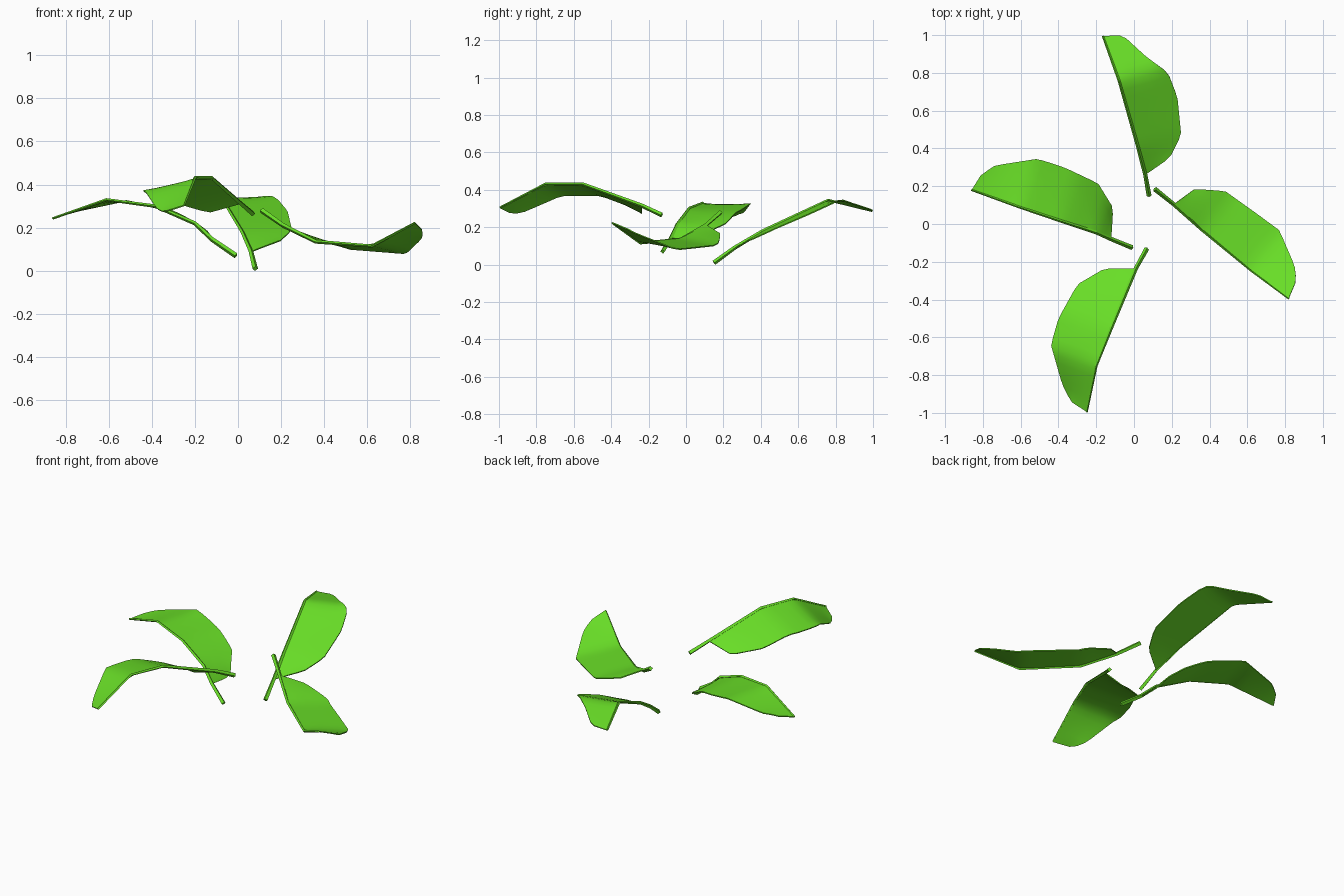
import bpy, bmesh
from mathutils import Vector

if "Cube" in bpy.data.objects:
    bpy.data.objects.remove(bpy.data.objects["Cube"])

green = bpy.data.materials.new("leaf_green")
green.diffuse_color = (0.14, 0.73, 0.02, 1)
green.use_nodes = True
green.node_tree.nodes["Principled BSDF"].inputs["Base Color"].default_value = green.diffuse_color


def sample(pts, keys, k):
    """Point on a polyline at key value k."""
    for a, b, ka, kb in zip(pts, pts[1:], keys, keys[1:]):
        if k <= kb:
            return a.lerp(b, max((k - ka) / max(kb - ka, 1e-6), 0))
    return pts[-1].copy()


def make_midrib(name, spine):
    cu = bpy.data.curves.new(name, 'CURVE')
    cu.dimensions = '3D'
    cu.bevel_depth = 0.013
    cu.bevel_resolution = 0
    cu.use_fill_caps = True
    sp = cu.splines.new('POLY')
    sp.points.add(len(spine) - 1)
    for i, (p, v) in enumerate(zip(sp.points, spine)):
        p.co = (*v, 1)
        p.radius = 1 - 0.6 * i / (len(spine) - 1)
    sp.use_smooth = False
    cu.materials.append(green)
    bpy.context.collection.objects.link(bpy.data.objects.new(name, cu))


def make_blade(name, spine, rim, droop, rows=24, cols=5):
    # each rim point is joined to the midrib point level with it
    chord = (spine[-1] - spine[0]).to_2d().normalized()

    def along(p):
        return (p - spine[0]).to_2d().dot(chord)

    keys = [along(p) for p in spine]
    rim = [spine[1]] + [Vector((x, y, 0)) for x, y in rim] + [spine[-1]]
    acc = [0.0]
    for a, b in zip(rim, rim[1:]):
        acc.append(acc[-1] + (b - a).to_2d().length)
    bm = bmesh.new()
    grid = []
    for r in range(rows + 1):
        u = r / rows
        e = sample(rim, acc, acc[-1] * u)
        s = sample(spine, keys, max(keys[1], along(e)))
        # the rim follows the midrib height, plus a droop
        ramp = min(1, u * 8, (1 - u) * 7)
        e.z = s.z + ramp * (droop[0] + (droop[1] - droop[0]) * u)
        grid.append([bm.verts.new(s.lerp(e, c / cols)) for c in range(cols + 1)])
    for a, b in zip(grid, grid[1:]):
        for c in range(cols):
            bm.faces.new((a[c], a[c + 1], b[c + 1], b[c]))
    # relax the inside so the blade rolls softly
    inner = [v for row in grid[1:-1] for v in row[1:-1]]
    for _ in range(3):
        bmesh.ops.smooth_vert(bm, verts=inner, factor=0.5, use_axis_x=True,
                              use_axis_y=True, use_axis_z=True)
    bmesh.ops.remove_doubles(bm, verts=bm.verts, dist=0.003)
    bmesh.ops.recalc_face_normals(bm, faces=bm.faces)
    bmesh.ops.solidify(bm, geom=bm.faces[:], thickness=0.006)
    bmesh.ops.recalc_face_normals(bm, faces=bm.faces)
    me = bpy.data.meshes.new(name)
    bm.to_mesh(me)
    bm.free()
    me.materials.append(green)
    ob = bpy.data.objects.new(name, me)
    bpy.context.collection.objects.link(ob)
    bpy.ops.object.select_all(action='DESELECT')
    ob.select_set(True)
    bpy.context.view_layer.objects.active = ob
    bpy.ops.object.shade_smooth_by_angle(angle=0.6)


def make_leaf(side, spine, rim, droop):
    spine = [Vector(p) for p in spine]
    make_midrib(side + "_leaf_midrib", spine)
    make_blade(side + "_leaf_blade", spine, rim, droop)


# each leaf: midrib path, outer rim seen from above, rim droop at base and tip
make_leaf("back",
          [(.08, .15, .01), (.06, .26, .09), (.02, .41, .18), (-.08, .76, .345), (-.165, .995, .287)],
          [(.19, .35), (.25, .47), (.23, .67), (.18, .8), (.06, .89), (-.06, 1)],
          (.02, 0))
make_leaf("left",
          [(-.01, -.125, .07), (-.12, -.08, .145), (-.2, -.045, .22), (-.385, .015, .3),
           (-.61, .09, .33), (-.86, .18, .243)],
          [(-.11, .085), (-.19, .215), (-.37, .3), (-.51, .345), (-.735, .31), (-.81, .26)],
          (-.055, .03))
make_leaf("right",
          [(.11, .185, .28), (.21, .105, .21), (.36, -.03, .135), (.62, -.245, .115), (.82, -.395, .222)],
          [(.32, .185), (.48, .175), (.655, .05), (.77, -.035), (.85, -.22), (.86, -.3)],
          (-.035, -.04))
make_leaf("front",
          [(.068, -.13, .265), (.01, -.235, .315), (-.12, -.55, .43), (-.2, -.75, .432), (-.25, -.995, .305)],
          [(-.155, -.235), (-.3, -.32), (-.4, -.5), (-.44, -.64), (-.38, -.85), (-.335, -.94)],
          (-.055, -.06))
